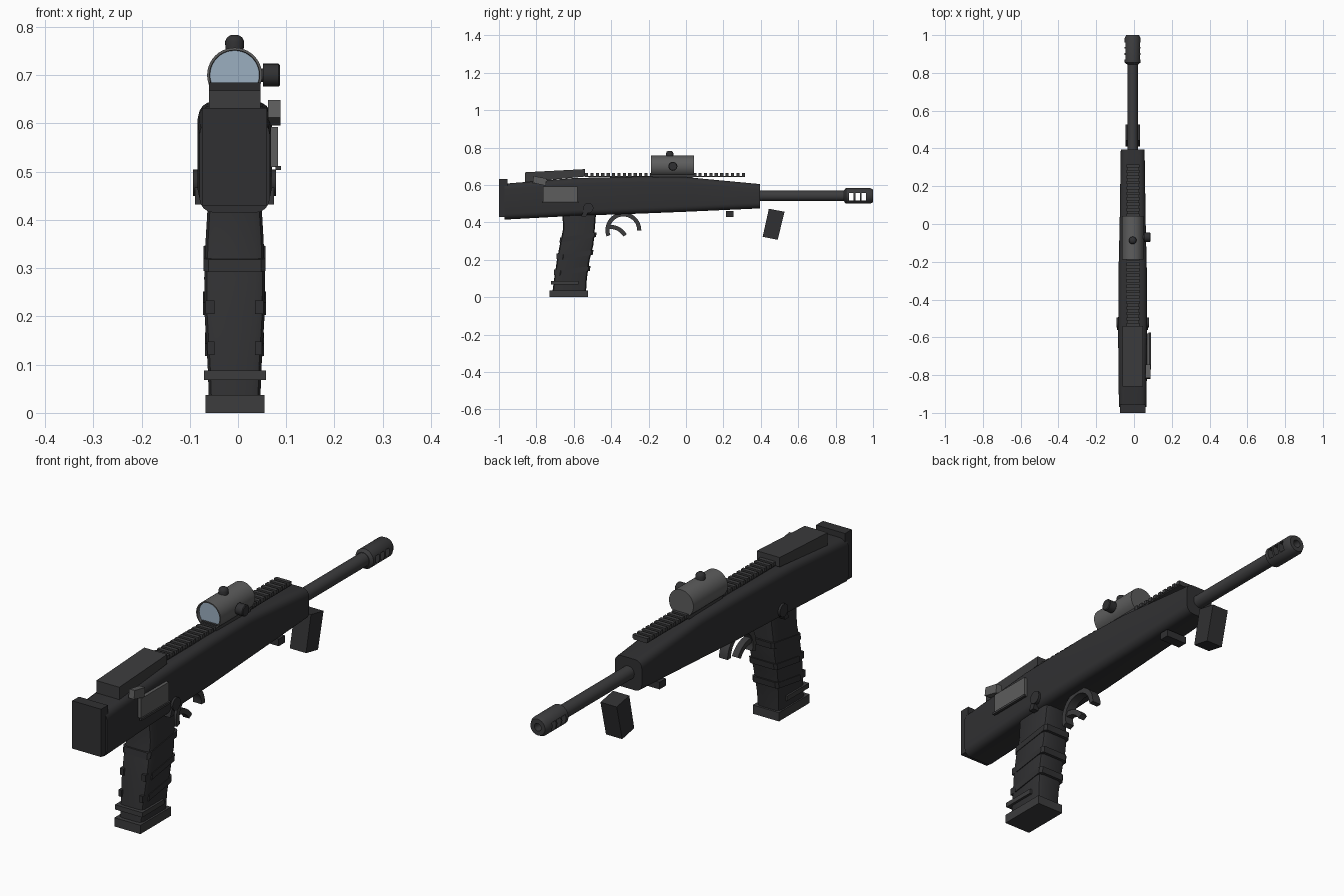
import bpy, math
from mathutils import Vector

if "Cube" in bpy.data.objects:
    bpy.data.objects.remove(bpy.data.objects["Cube"])

CX = -0.007  # centre plane of the model


def material(name, rgb):
    m = bpy.data.materials.new(name)
    m.diffuse_color = (*rgb, 1)
    m.use_nodes = True
    m.node_tree.nodes["Principled BSDF"].inputs["Base Color"].default_value = m.diffuse_color
    return m


DARK = material("dark", (0.03, 0.03, 0.032))
MID = material("mid", (0.045, 0.045, 0.047))
GREY = material("grey", (0.11, 0.11, 0.11))
GLASS = material("glass", (0.33, 0.43, 0.53))


def mesh(name, verts, faces, mat, smooth=False):
    me = bpy.data.meshes.new(name)
    me.from_pydata([tuple(v) for v in verts], [], faces)
    ob = bpy.data.objects.new(name, me)
    bpy.context.collection.objects.link(ob)
    me.materials.append(mat)
    bpy.ops.object.select_all(action='DESELECT')
    ob.select_set(True)
    bpy.context.view_layer.objects.active = ob
    bpy.ops.object.mode_set(mode='EDIT')
    bpy.ops.mesh.select_all(action='SELECT')
    bpy.ops.mesh.normals_make_consistent(inside=False)
    bpy.ops.object.mode_set(mode='OBJECT')
    if smooth:
        bpy.ops.object.shade_smooth_by_angle(angle=math.radians(35))
    return ob


def loft(name, rings, mat, smooth=False):
    n = len(rings[0])
    verts = [v for r in rings for v in r]
    faces = [(k * n + i, k * n + (i + 1) % n, (k + 1) * n + (i + 1) % n, (k + 1) * n + i)
             for k in range(len(rings) - 1) for i in range(n)]
    faces += [tuple(range(n)), tuple(range(len(verts) - n, len(verts)))]
    return mesh(name, verts, faces, mat, smooth)


def prism(name, profile, x0, x1, mat, smooth=False):
    """Side profile of (y, z) points extruded across x."""
    return loft(name, [[(x, y, z) for y, z in profile] for x in (x0, x1)], mat, smooth)


def box(name, x0, x1, y0, y1, z0, z1, mat):
    return prism(name, [(y0, z0), (y1, z0), (y1, z1), (y0, z1)], x0, x1, mat)


def turned(name, axis, centre, profile, mat, n=32):
    """Solid of revolution: profile of (distance, radius) along an axis."""
    u, v = {'x': ((0, 1, 0), (0, 0, 1)), 'y': ((1, 0, 0), (0, 0, 1)), 'z': ((1, 0, 0), (0, 1, 0))}[axis]
    d = Vector({'x': (1, 0, 0), 'y': (0, 1, 0), 'z': (0, 0, 1)}[axis])
    u, v, c = Vector(u), Vector(v), Vector(centre)
    rings = [[c + d * t + r * (math.cos(a) * u + math.sin(a) * v)
              for a in (2 * math.pi * i / n for i in range(n))] for t, r in profile]
    return loft(name, rings, mat, True)


def rounded(a0, a1, b0, b1, r, seg=4):
    pts = []
    for k, (a, b) in enumerate([(a1 - r, b1 - r), (a0 + r, b1 - r), (a0 + r, b0 + r), (a1 - r, b0 + r)]):
        for i in range(seg + 1):
            t = math.pi / 2 * (k + i / seg)
            pts.append((a + r * math.cos(t), b + r * math.sin(t)))
    return pts


def arc_band(name, cy, cz, r_out, r_in, a0, a1, hw, mat, n=20):
    angs = [math.radians(a0 + (a1 - a0) * i / n) for i in range(n + 1)]
    rings = [[(CX + x, cy + r * math.cos(a), cz + r * math.sin(a))
              for x, r in ((-hw, r_in), (hw, r_in), (hw, r_out), (-hw, r_out))] for a in angs]
    return loft(name, rings, mat, True)


# Body shell and butt plate
stations = [(-0.97, 0.415, 0.607, 0.073), (-0.6, 0.435, 0.637, 0.077), (-0.25, 0.447, 0.645, 0.075),
            (0.0, 0.457, 0.642, 0.069), (0.395, 0.475, 0.605, 0.063)]
loft("body", [[(x, y, z) for x, z in rounded(CX - w, CX + w, z0, z1, 0.03)]
              for y, z0, z1, w in stations], DARK, True)
box("butt_plate", -0.075, 0.06, -1.0, -0.955, 0.43, 0.632, DARK)
prism("cheek_rest", [(-0.86, 0.615), (-0.54, 0.645), (-0.54, 0.685), (-0.86, 0.668)], -0.06, 0.047, MID)

# Top rail with teeth
box("rail_base", -0.038, 0.026, -0.54, 0.315, 0.643, 0.649, MID)
for i in range(30):
    y = -0.54 + i * 0.0289
    box(f"rail_tooth_{i}", -0.041, 0.029, y, y + 0.017, 0.647, 0.663, MID)

# Scope: cupped tube, lens, mount, two knobs
SC = (CX, 0, 0.70)
turned("scope_tube", 'y', SC, [(-0.165, 0.05), (-0.188, 0.052), (-0.188, 0.057), (0.042, 0.057)], GREY, 40)
turned("scope_lens", 'y', SC, [(-0.176, 0.051), (-0.17, 0.051)], GLASS, 40)
box("scope_mount", -0.042, 0.03, -0.185, 0.04, 0.64, 0.668, MID)
turned("scope_top_knob", 'z', (CX, -0.087, 0.745), [(0, 0.018), (0.024, 0.02), (0.033, 0.016), (0.038, 0.008)], DARK, 20)
turned("scope_side_knob", 'x', (0.04, -0.07, 0.70), [(0, 0.014), (0.012, 0.014), (0.012, 0.024), (0.044, 0.024), (0.047, 0.021)], DARK, 20)

# Barrel and slotted muzzle
BZ = (CX, 0, 0.542)
turned("barrel", 'y', BZ, [(0.38, 0.028), (0.86, 0.028)], MID)
muzzle = turned("muzzle", 'y', BZ, [(0.845, 0.03), (0.855, 0.042), (0.985, 0.042), (1.0, 0.034),
                                    (1.0, 0.016), (0.868, 0.016)], MID)
for y in (0.872, 0.905, 0.938):
    cut = box("cutter", -0.2, 0.2, y, y + 0.024, 0.517, 0.557, DARK)
    cut.hide_render = True
    mod = muzzle.modifiers.new("slot", 'BOOLEAN')
    mod.operation, mod.object, mod.solver = 'DIFFERENCE', cut, 'EXACT'
    bpy.context.view_layer.objects.active = muzzle
    bpy.ops.object.modifier_apply(modifier=mod.name)
    bpy.data.objects.remove(cut)

# Separate lower front block and small stop
prism("front_block", [(0.443, 0.473), (0.527, 0.457), (0.49, 0.307), (0.41, 0.323)], -0.045, 0.031, DARK)
box("lower_stop", -0.055, 0.041, 0.213, 0.255, 0.43, 0.46, DARK)

# Grip: (z, back y, front y, half width)
grip = [(0.02, -0.715, -0.535, 0.053), (0.10, -0.705, -0.53, 0.056), (0.2, -0.69, -0.515, 0.062),
        (0.28, -0.675, -0.495, 0.063), (0.36, -0.658, -0.488, 0.06), (0.46, -0.66, -0.48, 0.054)]


def grip_at(z):
    for a, b in zip(grip, grip[1:]):
        if z <= b[0]:
            t = (z - a[0]) / (b[0] - a[0])
            return [p + (q - p) * t for p, q in zip(a, b)][1:]


def grip_ring(z, grow=0.0, tilt=0.0):
    y0, y1, w = grip_at(z)
    mid = (y0 + y1) / 2
    return [(x, y, z + tilt * (y - mid)) for x, y in
            rounded(CX - w - grow, CX + w + grow, y0 - grow, y1 + grow, 0.018, 2)]


loft("grip", [grip_ring(s[0]) for s in grip], DARK, True)
for i, z in enumerate((0.14, 0.225, 0.32)):
    y0, y1, w = grip_at(z)
    # front part of each rib wraps the sides; the top one closes at the back
    back = y0 - 0.008 if i == 2 else y0 + 0.02
    rings = [[(x, y + dz * 0.15, z + dz + 0.15 * (y - y0 - 0.09)) for x, y in
              rounded(CX - w - 0.003, CX + w + 0.003, back, y1 + 0.012, 0.01, 1)] for dz in (-0.013, 0.013)]
    loft(f"grip_rib_{i}", rings, DARK)
    for s in (-1, 1):
        xs = sorted((CX + s * 0.042, CX + s * (w - 0.002)))
        if i < 2:
            box(f"grip_back_rib_{i}_{s}", *xs, y0 - 0.008, y0 + 0.04, z - 0.02, z + 0.008, DARK)
box("grip_base", -0.067, 0.055, -0.73, -0.525, 0.0, 0.037, MID)
box("grip_collar", -0.07, 0.058, -0.722, -0.575, 0.068, 0.088, MID)

# Trigger and guard arc
arc_band("trigger_guard", -0.335, 0.358, 0.096, 0.074, 0, 200, 0.02, MID)
arc_band("trigger", -0.405, 0.285, 0.102, 0.08, 30, 95, 0.014, MID, 10)

# Ejection cover, its latch and rod end
box("port_cover", 0.06, 0.083, -0.765, -0.58, 0.51, 0.593, GREY)
prism("bolt_latch", [(-0.82, 0.612), (-0.75, 0.596), (-0.745, 0.635), (-0.815, 0.648)], 0.062, 0.088, GREY)
box("port_rod", 0.078, 0.089, -0.77, -0.575, 0.503, 0.512, MID)

# Selector on both sides
for side, x0, x1 in (("left", -0.093, -0.06), ("right", 0.045, 0.079)):
    turned(f"selector_hub_{side}", 'x', (x0, -0.522, 0.477), [(0, 0.027), (x1 - x0, 0.027)], DARK, 20)
    prism(f"selector_lever_{side}", [(-0.56, 0.432), (-0.535, 0.432), (-0.505, 0.49), (-0.535, 0.497)], x0 + 0.004, x1 - 0.004, DARK)
